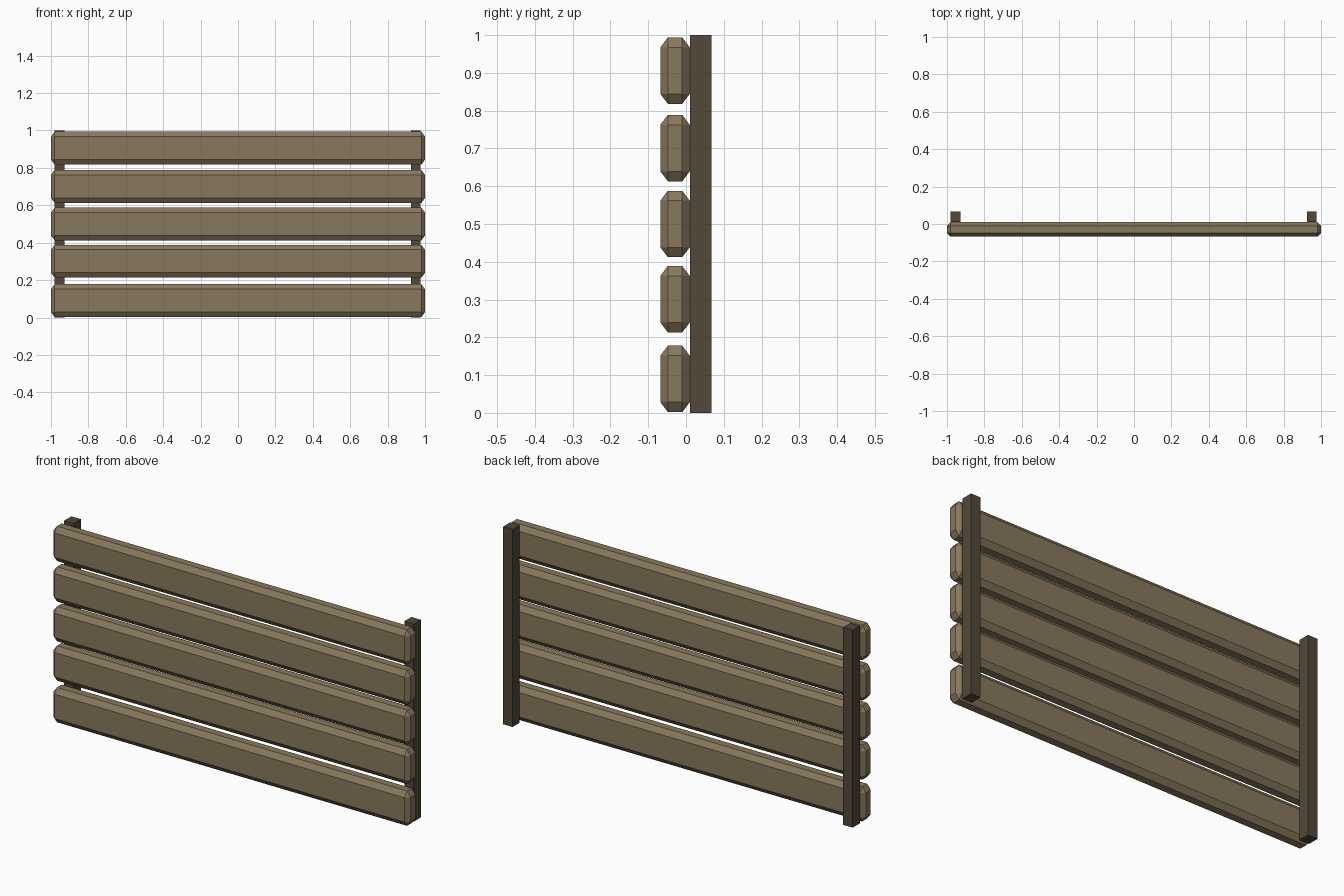
import bpy, bmesh
from mathutils import Vector

if "Cube" in bpy.data.objects:
    bpy.data.objects.remove(bpy.data.objects["Cube"])


def material(name, color):
    m = bpy.data.materials.new(name)
    m.diffuse_color = (*color, 1)
    m.use_nodes = True
    m.node_tree.nodes["Principled BSDF"].inputs["Base Color"].default_value = m.diffuse_color
    return m


def box(name, lo, hi, mat, bevel=0, z_stretch=1):
    """Box between two corners, with an optional flat chamfer stretched in z."""
    lo, hi = Vector(lo), Vector(hi)
    size = hi - lo
    bm = bmesh.new()
    bmesh.ops.create_cube(bm, size=1)
    bmesh.ops.scale(bm, vec=(size.x, size.y, size.z / z_stretch), verts=bm.verts)
    if bevel:
        bmesh.ops.bevel(bm, geom=bm.edges[:], offset=bevel, offset_type='OFFSET',
                        segments=1, profile=0.5, affect='EDGES')
    bmesh.ops.scale(bm, vec=(1, 1, z_stretch), verts=bm.verts)
    mesh = bpy.data.meshes.new(name)
    bm.to_mesh(mesh)
    bm.free()
    mesh.materials.append(mat)
    obj = bpy.data.objects.new(name, mesh)
    obj.location = (lo + hi) / 2
    bpy.context.collection.objects.link(obj)
    return obj


slat_wood = material("slat_wood", (0.25, 0.19, 0.11))
post_wood = material("post_wood", (0.085, 0.065, 0.04))

# Five chamfered horizontal slats
for i, z in enumerate((0.002, 0.213, 0.412, 0.613, 0.818)):
    box(f"slat_{i + 1}", (-1, -0.068, z), (1, 0.01, z + 0.176), slat_wood,
        bevel=0.02, z_stretch=1.32)

# Two upright posts behind the slats
box("left_post", (-0.98, 0.01, 0), (-0.927, 0.067, 1), post_wood)
box("right_post", (0.924, 0.01, 0), (0.977, 0.067, 1), post_wood)
